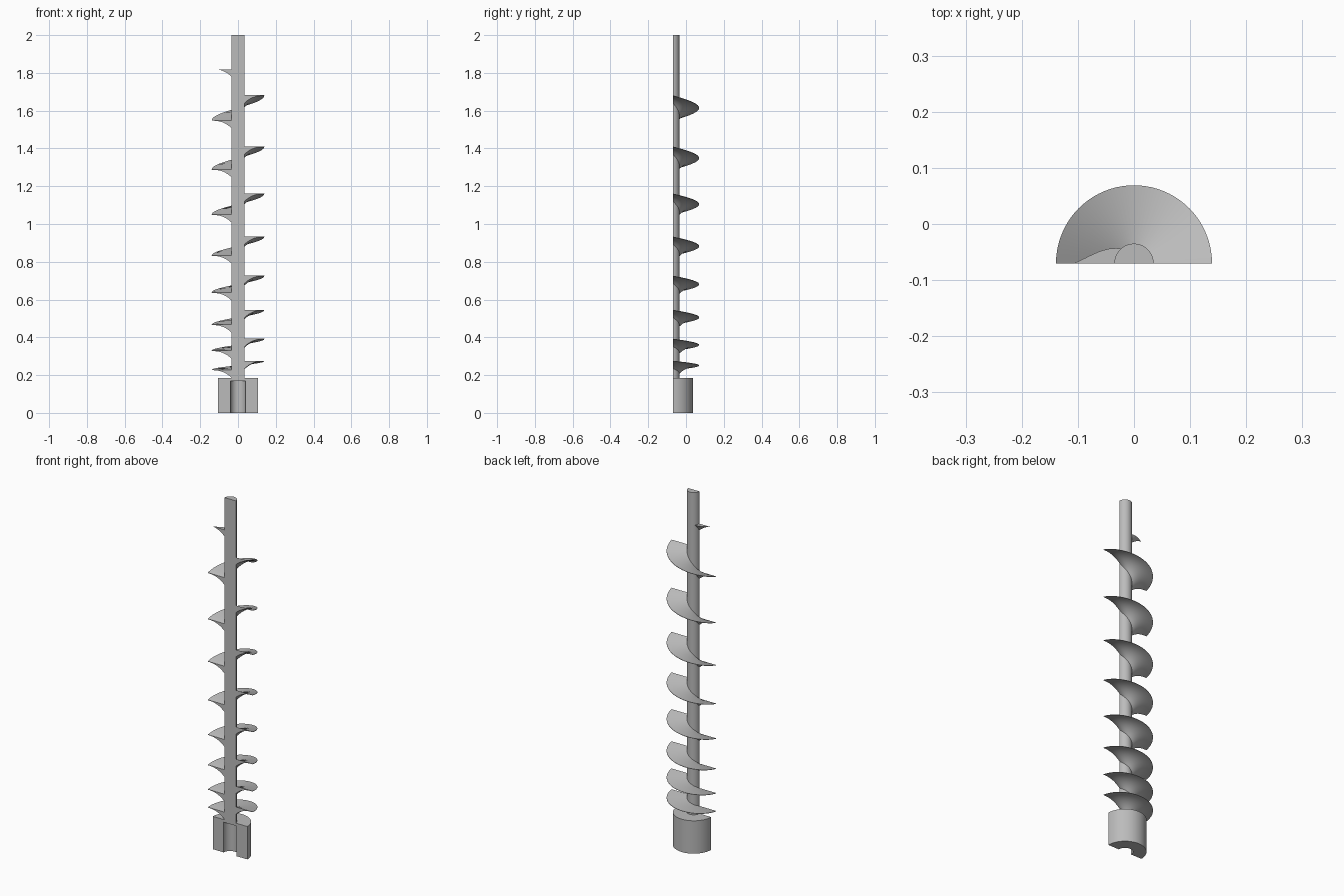
import bpy, bmesh, math

if "Cube" in bpy.data.objects:
    bpy.data.objects.remove(bpy.data.objects["Cube"], do_unlink=True)

CUT_Y = -0.07          # plane of the lengthwise section; the axis lies in it
R_SHAFT, R_FLIGHT, R_BASE, R_BORE = 0.035, 0.139, 0.107, 0.04
STEPS = 40

steel = bpy.data.materials.new("grey steel")
steel.use_nodes = True
GREY = (0.5, 0.5, 0.5, 1)
steel.diffuse_color = GREY
steel.node_tree.nodes["Principled BSDF"].inputs["Base Color"].default_value = GREY


def half_sweep(name, profile, z_start=0.0, z_end=0.0, trim=None):
    """Sweep a closed (radius, z) profile half a turn round the back, rising on the way."""
    bm = bmesh.new()
    rings = []
    for i in range(STEPS + 1):
        t = i / STEPS
        a = math.pi * (1 - t)
        lift = z_start + (z_end - z_start) * t
        rings.append([bm.verts.new((r * math.cos(a), CUT_Y + r * math.sin(a), z + lift))
                      for r, z in profile])
    n = len(profile)
    for low, high in zip(rings, rings[1:]):
        for k in range(n):
            m = (k + 1) % n
            if profile[k][0] or profile[m][0]:
                bm.faces.new((low[k], low[m], high[m], high[k]))
    bm.faces.new(rings[0])
    bm.faces.new(rings[-1])
    bmesh.ops.remove_doubles(bm, verts=bm.verts, dist=1e-6)
    if trim is not None:
        cut = bmesh.ops.bisect_plane(bm, geom=bm.verts[:] + bm.edges[:] + bm.faces[:],
                                     plane_co=(0, 0, trim), plane_no=(0, 0, 1), clear_outer=True)
        edges = [g for g in cut["geom_cut"] if isinstance(g, bmesh.types.BMEdge)]
        bmesh.ops.holes_fill(bm, edges=edges)
    bmesh.ops.recalc_face_normals(bm, faces=bm.faces)
    mesh = bpy.data.meshes.new(name)
    bm.to_mesh(mesh)
    bm.free()
    obj = bpy.data.objects.new(name, mesh)
    bpy.context.collection.objects.link(obj)
    mesh.materials.append(steel)
    bpy.ops.object.select_all(action="DESELECT")
    obj.select_set(True)
    bpy.context.view_layer.objects.active = obj
    bpy.ops.object.shade_smooth_by_angle(angle=math.radians(30))
    return obj


# Base collar with a blind bore from below
half_sweep("base_collar", [(0, 0.17), (R_BORE, 0.17), (R_BORE, 0), (R_BASE, 0),
                           (R_BASE, 0.185), (0, 0.185)])

# Central shaft
half_sweep("shaft", [(0, 0.185), (R_SHAFT, 0.185), (R_SHAFT, 2), (0, 2)])

# Flight section: flat top, sharp rim, hollow underside flaring into the shaft
R_IN, DROP = R_SHAFT - 0.001, 0.04
section = [(R_IN, 0), (R_FLIGHT, 0)]
for i in range(11):
    u = i / 10
    section.append((R_FLIGHT + (R_IN - R_FLIGHT) * u, -0.002 - DROP * u ** 2.5))

# Flights: height at the right cut and at the left cut, pitch widening upwards
flights = [(0.228, 0.276), (0.329, 0.393), (0.467, 0.546), (0.637, 0.727),
           (0.833, 0.934), (1.05, 1.162), (1.289, 1.411), (1.549, 1.682)]
for number, (start, end) in enumerate(flights, 1):
    half_sweep(f"screw_flight_{number}", section, start, end)

# Last flight, cut off level so that it runs out into the shaft
half_sweep("screw_flight_end", section, 1.822, 1.962, trim=1.818)
